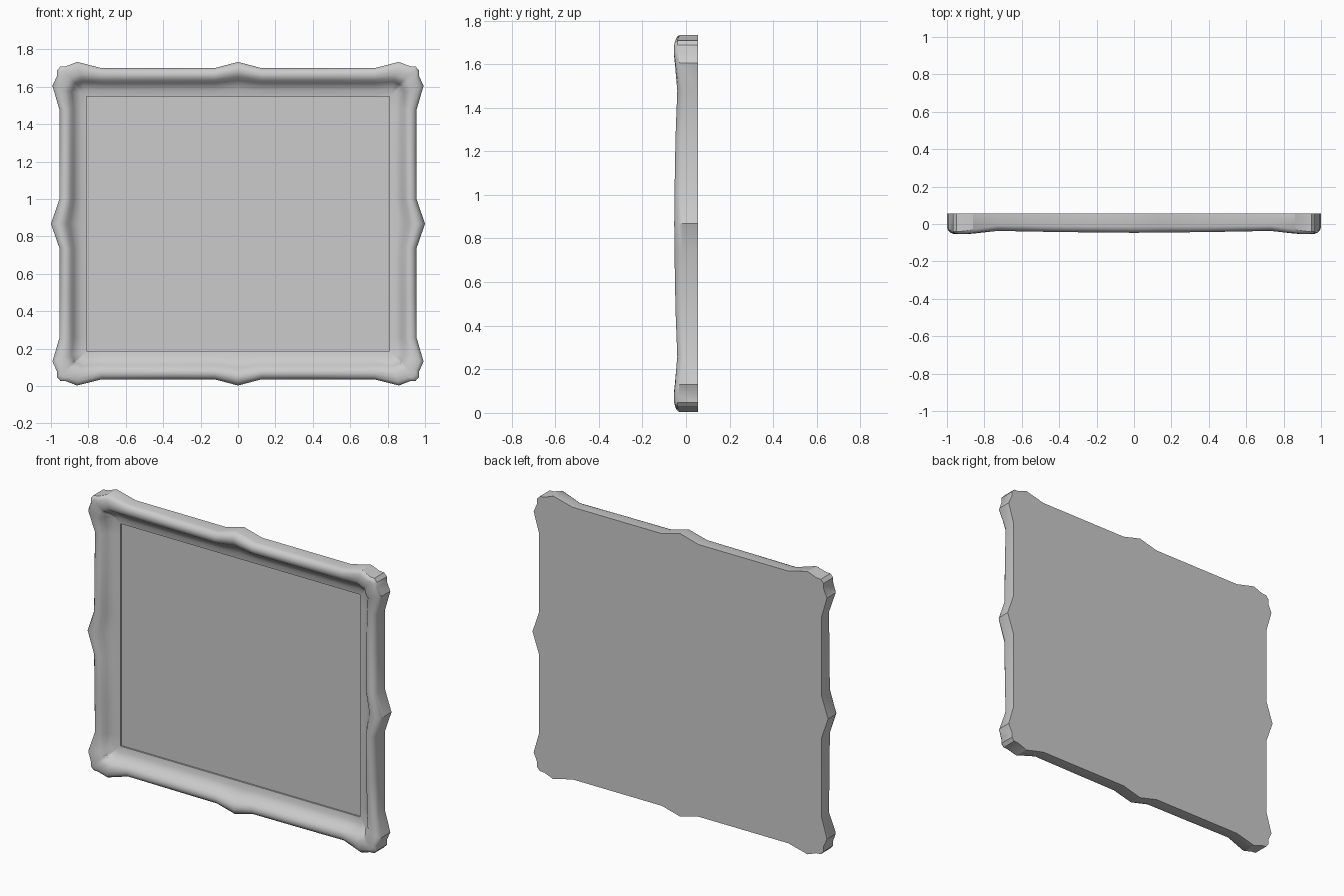
import bpy, bmesh
from math import radians

if "Cube" in bpy.data.objects:
    bpy.data.objects.remove(bpy.data.objects["Cube"])

mat = bpy.data.materials.new("plain grey")
mat.use_nodes = True
mat.diffuse_color = (0.6, 0.6, 0.6, 1)
mat.node_tree.nodes["Principled BSDF"].inputs["Base Color"].default_value = (0.6, 0.6, 0.6, 1)

MID, IN_X, IN_Z = 0.868, 0.81, 0.68
BACK, LIP, PANEL = 0.055, 0.022, 0.032

# One quarter of the outline: x, z from the centre, crest depth, corner weight
quarter = [(1.0, 0, -0.054, 0), (0.955, 0.13, -0.053, 0), (0.955, 0.4, -0.048, 0),
           (0.955, 0.61, -0.04, 0), (0.992, 0.737, -0.05, 0.7), (0.968, 0.79, -0.054, 1),
           (0.968, 0.82, -0.054, 1), (0.95, 0.84, -0.054, 1), (0.92, 0.842, -0.054, 1),
           (0.86, 0.865, -0.05, 0.7), (0.73, 0.832, -0.037, 0), (0.4, 0.832, -0.043, 0),
           (0.125, 0.832, -0.046, 0), (0, 0.865, -0.047, 0)]


def mirrored(points, sx, sz):
    return [(sx * x, sz * z, c, k) for x, z, c, k in points]


outline = (quarter[:-1] + mirrored(quarter[::-1], -1, 1)[:-1]
           + mirrored(quarter, -1, -1)[:-1] + mirrored(quarter[::-1], 1, -1)[:-1])

# Moulding section: share of the width, share of the height above the lip
rail = [(0, 0.5), (0.03, 0.72), (0.1, 0.9), (0.2, 1), (0.32, 0.97), (0.43, 0.8),
        (0.53, 0.5), (0.64, 0.24), (0.8, 0.07), (1, 0)]
corner = [(0, 0.8), (0.05, 0.95), (0.12, 1), (0.25, 1), (0.38, 0.96), (0.5, 0.84),
          (0.58, 0.55), (0.66, 0.27), (0.8, 0.08), (1, 0)]


def clamp(v, limit):
    return max(-limit, min(limit, v))


def section(x, z, crest, k):
    ix, iz = clamp(x, IN_X), clamp(z, IN_Z)
    pts = [(x, BACK, z + MID)]
    for (s0, h0), (s1, h1) in zip(rail, corner):
        s, h = s0 + (s1 - s0) * k, h0 + (h1 - h0) * k
        pts.append((x + (ix - x) * s, LIP + (crest - LIP) * h, z + (iz - z) * s + MID))
    return pts + [(ix, PANEL, iz + MID)]


def finish(bm, name):
    bmesh.ops.remove_doubles(bm, verts=bm.verts, dist=0.0001)
    bmesh.ops.recalc_face_normals(bm, faces=bm.faces)
    mesh = bpy.data.meshes.new(name)
    bm.to_mesh(mesh)
    bm.free()
    mesh.materials.append(mat)
    obj = bpy.data.objects.new(name, mesh)
    bpy.context.collection.objects.link(obj)
    return obj


# Carved frame with its back board
bm = bmesh.new()
rings = [[bm.verts.new(p) for p in section(*o)] for o in outline]
for i, a in enumerate(rings):
    b = rings[(i + 1) % len(rings)]
    for j in range(len(a) - 1):
        bm.faces.new((a[j], a[j + 1], b[j + 1], b[j]))
bm.faces.new([r[0] for r in rings])
# Flat panel closing the opening
bm.faces.new([r[-1] for r in rings])
bmesh.ops.dissolve_degenerate(bm, dist=0.0001, edges=bm.edges)
frame = finish(bm, "frame")
bpy.context.view_layer.objects.active = frame
frame.select_set(True)
bpy.ops.object.shade_smooth_by_angle(angle=radians(35))
